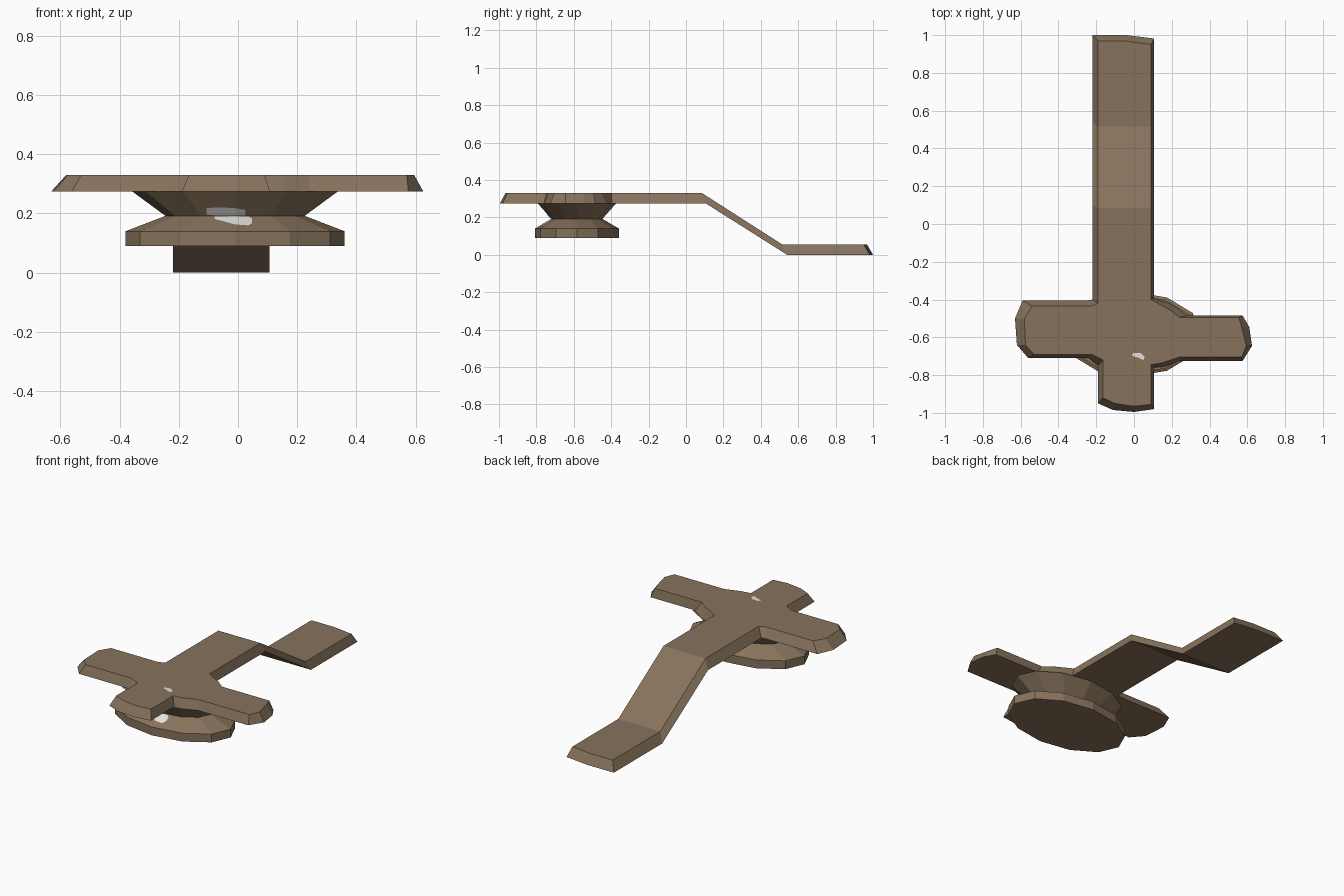
import bpy, bmesh, math

if "Cube" in bpy.data.objects:
    bpy.data.objects.remove(bpy.data.objects["Cube"])


def material(name, rgb):
    m = bpy.data.materials.new(name)
    m.diffuse_color = (*rgb, 1)
    m.use_nodes = True
    m.node_tree.nodes["Principled BSDF"].inputs["Base Color"].default_value = m.diffuse_color
    return m


BROWN = material("dull brown", (0.242, 0.171, 0.107))
PALE = material("pale chip", (0.76, 0.75, 0.72))


def make(name, verts, faces, mat, closed=True):
    bm = bmesh.new()
    vs = [bm.verts.new(v) for v in verts]
    for f in faces:
        bm.faces.new([vs[i] for i in f])
    if closed:
        bmesh.ops.recalc_face_normals(bm, faces=bm.faces)
    me = bpy.data.meshes.new(name)
    bm.to_mesh(me)
    bm.free()
    me.materials.append(mat)
    ob = bpy.data.objects.new(name, me)
    bpy.context.collection.objects.link(ob)
    return ob


# Bevelled cross plate: wide lower outline and inset upper outline
lower = [(-.22, -.40), (-.25, -.405), (-.59, -.405), (-.63, -.50), (-.62, -.64), (-.56, -.71),
         (-.24, -.71), (-.19, -.75), (-.19, -.95), (-.11, -.985), (0, -.995), (.107, -.98),
         (.107, -.76), (.16, -.755), (.24, -.725), (.575, -.725), (.625, -.645), (.61, -.545),
         (.575, -.485), (.28, -.485), (.20, -.425), (.107, -.395)]
upper = [(-.19, -.42), (-.23, -.435), (-.54, -.435), (-.58, -.50), (-.575, -.64), (-.53, -.69),
         (-.225, -.69), (-.165, -.72), (-.165, -.92), (-.10, -.95), (0, -.965), (.09, -.955),
         (.09, -.745), (.15, -.735), (.24, -.705), (.57, -.705), (.595, -.645), (.57, -.545),
         (.555, -.495), (.24, -.495), (.19, -.455), (.09, -.40)]
n = len(lower)
verts = [(x, y, .275) for x, y in lower] + [(x, y, .33) for x, y in upper]

# Stations of the bent arm: (lower y, lower z, upper y, upper z)
stations = [(.105, .275, .085, .33), (.54, 0, .515, .055), (1.0, 0, .968, .055)]
skew = [(0, 0, 0), (0, 0, 0), (-.018, 0, 0)]
for (yl, zl, yu, zu), sk in zip(stations, skew):
    verts += [(x, yl + d, zl) for x, d in zip((.107, -.04, -.22), sk)]
    verts += [(x, yu + d, zu) for x, d in zip((.09, -.04, -.19), sk)]
s = [2 * n + 6 * i for i in range(3)]
faces = [list(range(n)) + [s[0], s[0] + 1, s[0] + 2],
         list(range(n, 2 * n)) + [s[0] + 3, s[0] + 4, s[0] + 5]]
faces += [(i, i + 1, n + i + 1, n + i) for i in range(n - 1)]
faces += [(n - 1, s[0], s[0] + 3, 2 * n - 1), (0, n, s[0] + 5, s[0] + 2)]
ring = [0, 1, 2, 5, 4, 3]
for a, b in zip(s, s[1:]):
    for p, q in zip(ring, ring[1:] + ring[:1]):
        faces.append((a + p, a + q, b + q, b + p))
faces.append([s[2] + r for r in ring])
make("cross_plate_with_bent_arm", verts, faces, BROWN)

# Oval pedestal: foot disc, narrow neck and flared collar (z, rx, ry)
CX, CY, SIDES = -.01, -.583, 12
rings = [(.09, .37, .224), (.14, .37, .224), (.192, .235, .136), (.275, .348, .21)]
pv, pf = [], []
for z, rx, ry in rings:
    for k in range(SIDES):
        a = 2 * math.pi * k / SIDES
        pv.append((CX + rx * math.cos(a), CY + ry * math.sin(a), z))
for r in range(len(rings) - 1):
    for k in range(SIDES):
        j = (k + 1) % SIDES
        pf.append((r * SIDES + k, r * SIDES + j, (r + 1) * SIDES + j, (r + 1) * SIDES + k))
pf += [range(SIDES), range(3 * SIDES, 4 * SIDES)]
make("oval_pedestal", pv, pf, BROWN)


# Pale chips lying on the front of the neck, columns of (x, low z, high z)
def on_neck(x, z):
    (z0, a0, b0), (z1, a1, b1) = rings[1:3] if z <= .192 else rings[2:4]
    t = (z - z0) / (z1 - z0)
    rx, ry = a0 + (a1 - a0) * t, b0 + (b1 - b0) * t
    return (x, CY - ry * (1 - .268 * abs(x - CX) / rx) - .003, z)


def chip(name, cols):
    v = [on_neck(x, lo) for x, lo, hi in cols] + [on_neck(x, hi) for x, lo, hi in cols]
    c = len(cols)
    make(name, v, [(i, i + 1, c + i + 1, c + i) for i in range(c - 1)], PALE, False)


chip("upper_neck_chip", [(-.107, .196, .218), (-.07, .193, .221), (-.01, .193, .218), (.026, .193, .212)])
chip("lower_neck_chip", [(-.08, .182, .190), (-.01, .163, .191), (.035, .160, .190), (.048, .168, .182)])

# Pale chip on top of the plate
top = [(-.01, -.698), (.02, -.707), (.05, -.72), (.057, -.703), (.035, -.682), (-.005, -.682)]
make("top_chip", [(x, y, .332) for x, y in top], [range(6)], PALE, False)
